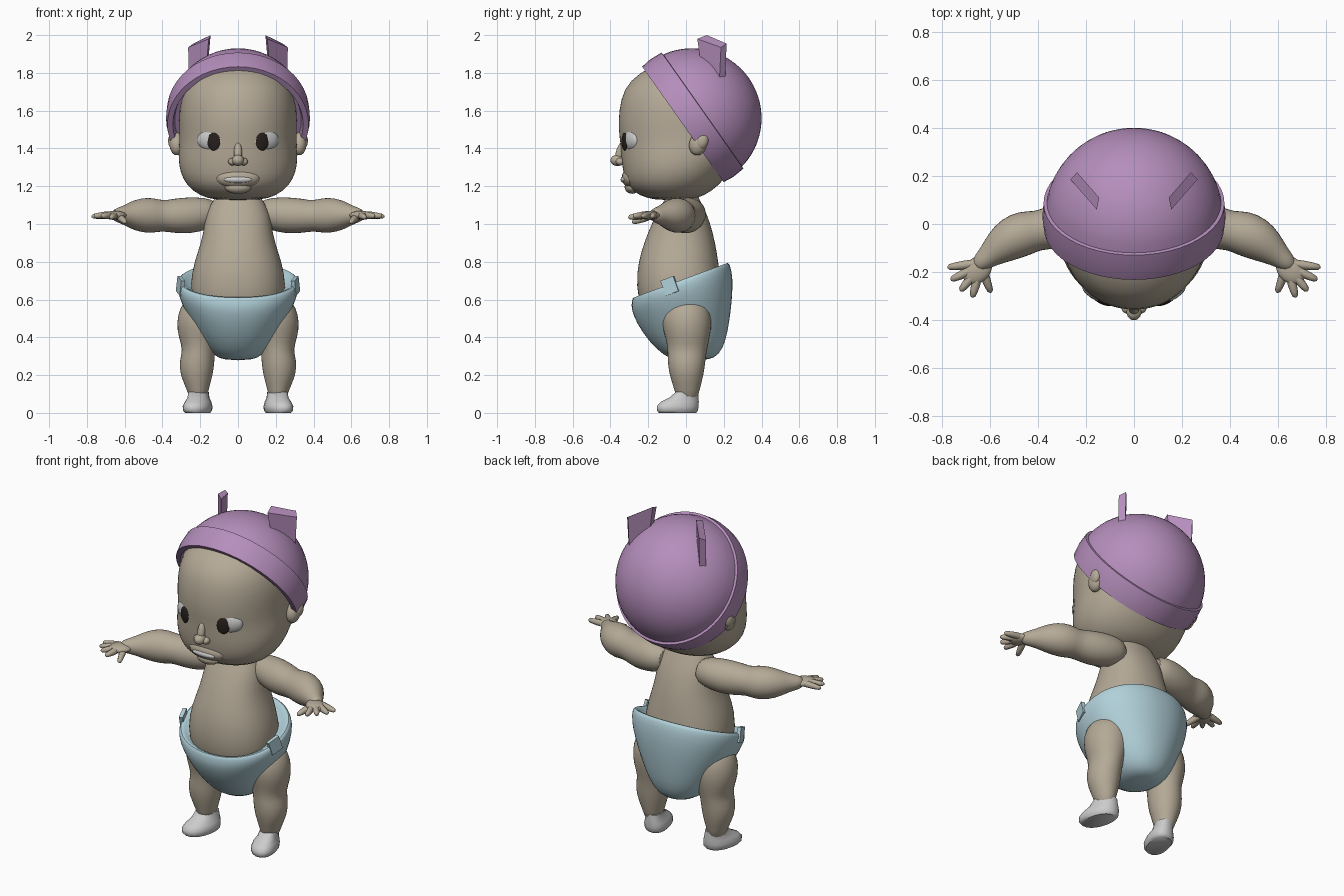
import bpy, bmesh
from math import sin, cos, pi, radians, sqrt
from mathutils import Vector, Matrix

if "Cube" in bpy.data.objects:
    bpy.data.objects.remove(bpy.data.objects["Cube"])


def material(name, rgb):
    m = bpy.data.materials.new(name)
    m.diffuse_color = (*rgb, 1)
    m.use_nodes = True
    m.node_tree.nodes["Principled BSDF"].inputs["Base Color"].default_value = m.diffuse_color
    return m


SKIN = material("skin", (0.46, 0.40, 0.31))
PURPLE = material("purple knit", (0.46, 0.27, 0.50))
BLUE = material("pale blue cloth", (0.44, 0.63, 0.69))
DARK = material("dark pupil", (0.02, 0.014, 0.012))


def finish(bm, name, mat=None, mirror=False, subsurf=0, angle=50):
    bmesh.ops.recalc_face_normals(bm, faces=bm.faces[:])
    me = bpy.data.meshes.new(name)
    bm.to_mesh(me)
    bm.free()
    me.shade_smooth()
    me.set_sharp_from_angle(angle=radians(angle))
    ob = bpy.data.objects.new(name, me)
    bpy.context.collection.objects.link(ob)
    if mat:
        me.materials.append(mat)
    if mirror:
        ob.modifiers.new("mirror", 'MIRROR').use_mirror_merge = False
    if subsurf:
        s = ob.modifiers.new("smooth", 'SUBSURF')
        s.levels = s.render_levels = subsurf
    return ob


def skin_rings(bm, rings):
    rings = [[bm.verts.new(p) for p in r] for r in rings]
    n = len(rings[0])
    for a, b in zip(rings, rings[1:]):
        for i in range(n):
            j = (i + 1) % n
            bm.faces.new((a[i], a[j], b[j], b[i]))
    bm.faces.new(rings[0][::-1])
    bm.faces.new(rings[-1])


def loft(rows, n=28, power=2.0, shear=0.0, matrix=None):
    """Rows are (z, centre x, half width, front y, back y[, slant])."""
    rings = []
    for z, cx, w, yf, yb, *sl in rows:
        slant = sl[0] if sl else 0
        ring = []
        for i in range(n):
            c, s = cos(2 * pi * i / n), sin(2 * pi * i / n)
            x = abs(c) ** (2 / power) * (1 if c > 0 else -1)
            y = abs(s) ** (2 / power) * (1 if s > 0 else -1)
            yy = (yf + yb) / 2 + y * (yb - yf) / 2
            ring.append(Vector((cx + x * w - shear * yy, yy, z + slant * yy)))
        rings.append(ring)
    bm = bmesh.new()
    skin_rings(bm, rings)
    if matrix:
        bm.transform(matrix)
    return bm


def tube(bm, pts, n=12):
    """Round tube through (x, y, z, radius) points."""
    P = [Vector(p[:3]) for p in pts]
    rings = []
    for i, p in enumerate(P):
        t = (P[min(i + 1, len(P) - 1)] - P[max(i - 1, 0)]).normalized()
        u = t.cross(Vector((0, 0, 1))).normalized()
        v = u.cross(t)
        rings.append([p + pts[i][3] * (u * cos(2 * pi * k / n) + v * sin(2 * pi * k / n))
                      for k in range(n)])
    skin_rings(bm, rings)


def ball(bm, loc, radii, rz=0, rx=0):
    m = (Matrix.Translation(loc) @ Matrix.Rotation(radians(rz), 4, 'Z')
         @ Matrix.Rotation(radians(rx), 4, 'X') @ Matrix.Diagonal((*radii, 1)))
    bmesh.ops.create_uvsphere(bm, u_segments=20, v_segments=12, radius=1, matrix=m)


def blob(name, loc, radii, mat=None, mirror=False, rz=0, rx=0):
    bm = bmesh.new()
    ball(bm, loc, radii, rz, rx)
    return finish(bm, name, mat, mirror)


# Head
finish(loft([
    (1.125, 0, .12, -.16, .02), (1.15, 0, .205, -.25, .10), (1.20, 0, .27, -.315, .17),
    (1.27, 0, .308, -.333, .23), (1.35, 0, .318, -.345, .29), (1.42, 0, .312, -.347, .34),
    (1.50, 0, .312, -.360, .36), (1.60, 0, .315, -.357, .36), (1.72, 0, .292, -.332, .32),
    (1.80, 0, .225, -.25, .25), (1.86, 0, .13, -.13, .16), (1.88, 0, .05, -.05, .08)],
    n=32, power=2.08), "head", SKIN, subsurf=1)

# Face details
bm = bmesh.new()
ball(bm, (0, -.362, 1.337), (.032, .038, .03))
ball(bm, (0, -.35, 1.375), (.022, .022, .06), rx=-14)
for s in (-1, 1):
    ball(bm, (s * .03, -.348, 1.33), (.022, .024, .02))
finish(bm, "nose", SKIN)
blob("muzzle", (0, -.288, 1.245), (.12, .052, .055), SKIN)
blob("chin", (0, -.285, 1.195), (.07, .04, .035), SKIN)
blob("lips", (0, -.328, 1.235), (.075, .018, .018))
blob("eye", (.145, -.292, 1.445), (.078, .030, .056), mirror=True, rz=27)
blob("pupil", (.129, -.325, 1.436), (.037, .010, .047), DARK, True, rz=22)
bm = bmesh.new()
ball(bm, (.325, .065, 1.425), (.038, .048, .062), rx=-15)
ball(bm, (.345, .085, 1.44), (.025, .034, .045), rx=-15)
finish(bm, "ear", SKIN, True)

# Hat: dome and brim turned around a tilted axis
axis = Vector((0, .817, .576))
tilt = Matrix.Translation((0, .03, 1.56)) @ Vector((0, 0, 1)).rotation_difference(axis).to_matrix().to_4x4()
R = .37
profile = [(.335, -.02), (.345, -.057), (.374, -.057), (.381, .0), (.376, .07), (.362, .072)]
profile += [(R * cos(a), R * sin(a)) for a in [radians(12 + 77 * k / 14) for k in range(1, 15)]]
finish(loft([(h, 0, r, -r, r) for r, h in profile], n=48, matrix=tilt),
       "hat", PURPLE, angle=35)

# Hat ears: slanted flat tabs
bm = bmesh.new()
skin_rings(bm, [
    [(.258, .175, 1.72), (.235, .205, 1.72), (.17, .13, 1.72), (.178, .095, 1.72)],
    [(.264, .185, 1.935), (.237, .215, 1.955), (.145, .11, 2.0), (.155, .06, 1.98)]])
finish(bm, "hat_ear", PURPLE, True, angle=20)

# Torso and neck
finish(loft([
    (1.19, 0, .10, -.09, .05), (1.13, 0, .125, -.11, .07), (1.06, 0, .175, -.155, .11),
    (.95, 0, .182, -.205, .145), (.85, 0, .215, -.24, .165), (.75, 0, .246, -.262, .178),
    (.60, 0, .26, -.262, .20), (.42, 0, .19, -.19, .15)],
    power=2.2), "torso", SKIN, subsurf=1)

# Arms
bm = bmesh.new()
tube(bm, [(.10, .03, 1.06, .06), (.17, .025, 1.055, .088), (.26, .005, 1.045, .099),
          (.34, -.015, 1.043, .093), (.40, -.028, 1.043, .081), (.45, -.035, 1.045, .096),
          (.51, -.06, 1.047, .093), (.56, -.097, 1.047, .075), (.60, -.13, 1.047, .052),
          (.63, -.155, 1.047, .042), (.66, -.18, 1.047, .028)], n=16)
finish(bm, "arm", SKIN, True, 1)

# Hands: palm, four fingers, thumb
bm = bmesh.new()
ball(bm, (.652, -.192, 1.046), (.068, .052, .024), rz=-40)
for base, tip in [((.66, -.165, 1.05), (.775, -.18, 1.04)), ((.67, -.19, 1.05), (.762, -.232, 1.042)),
                  ((.665, -.21, 1.048), (.722, -.278, 1.042)), ((.65, -.22, 1.045), (.672, -.305, 1.035)),
                  ((.63, -.19, 1.04), (.595, -.285, 1.008))]:
    a, b = Vector(base), Vector(tip)
    tube(bm, [(*a.lerp(b, t), r) for t, r in
              ((0, .017), (.35, .019), (.7, .016), (.93, .012), (1, .004))], n=8)
finish(bm, "hand", SKIN, True)

# Diaper with a slanted open waist
finish(loft([
    (.278, 0, .07, -.06, .12), (.305, 0, .135, -.12, .175), (.38, 0, .195, -.20, .212),
    (.48, 0, .25, -.265, .23), (.57, 0, .295, -.288, .245, .1), (.65, 0, .322, -.29, .25, .27),
    (.70, 0, .322, -.287, .235, .36), (.716, 0, .312, -.282, .222, .37),
    (.712, 0, .285, -.265, .20, .37), (.65, 0, .24, -.24, .17, .3)],
    n=32, power=2.15), "diaper", BLUE, subsurf=1)

# Diaper fastening tabs
bm = bmesh.new()
bmesh.ops.create_cube(bm, size=1, matrix=Matrix.Translation((.304, -.085, .672))
                      @ Matrix.Rotation(radians(-17), 4, 'Z') @ Matrix.Rotation(radians(20), 4, 'X')
                      @ Matrix.Diagonal((.022, .075, .085, 1)))
finish(bm, "diaper_tab", BLUE, True, angle=30)

# Legs
finish(loft([
    (.62, .17, .09, -.08, .09), (.56, .185, .125, -.125, .13), (.48, .195, .133, -.135, .14),
    (.40, .205, .112, -.11, .128), (.335, .207, .085, -.097, .112), (.28, .217, .095, -.1, .105),
    (.20, .22, .089, -.09, .095), (.12, .213, .056, -.06, .072), (.06, .21, .045, -.05, .06)],
    n=18), "leg", SKIN, True, 1)

# Shoes
finish(loft([
    (0, .205, .062, -.145, .055), (.012, .205, .072, -.155, .065), (.035, .205, .074, -.156, .068),
    (.058, .205, .066, -.135, .069), (.08, .207, .055, -.09, .068), (.11, .21, .052, -.055, .066)],
    n=18, power=2.3, shear=.2), "shoe", None, True)
